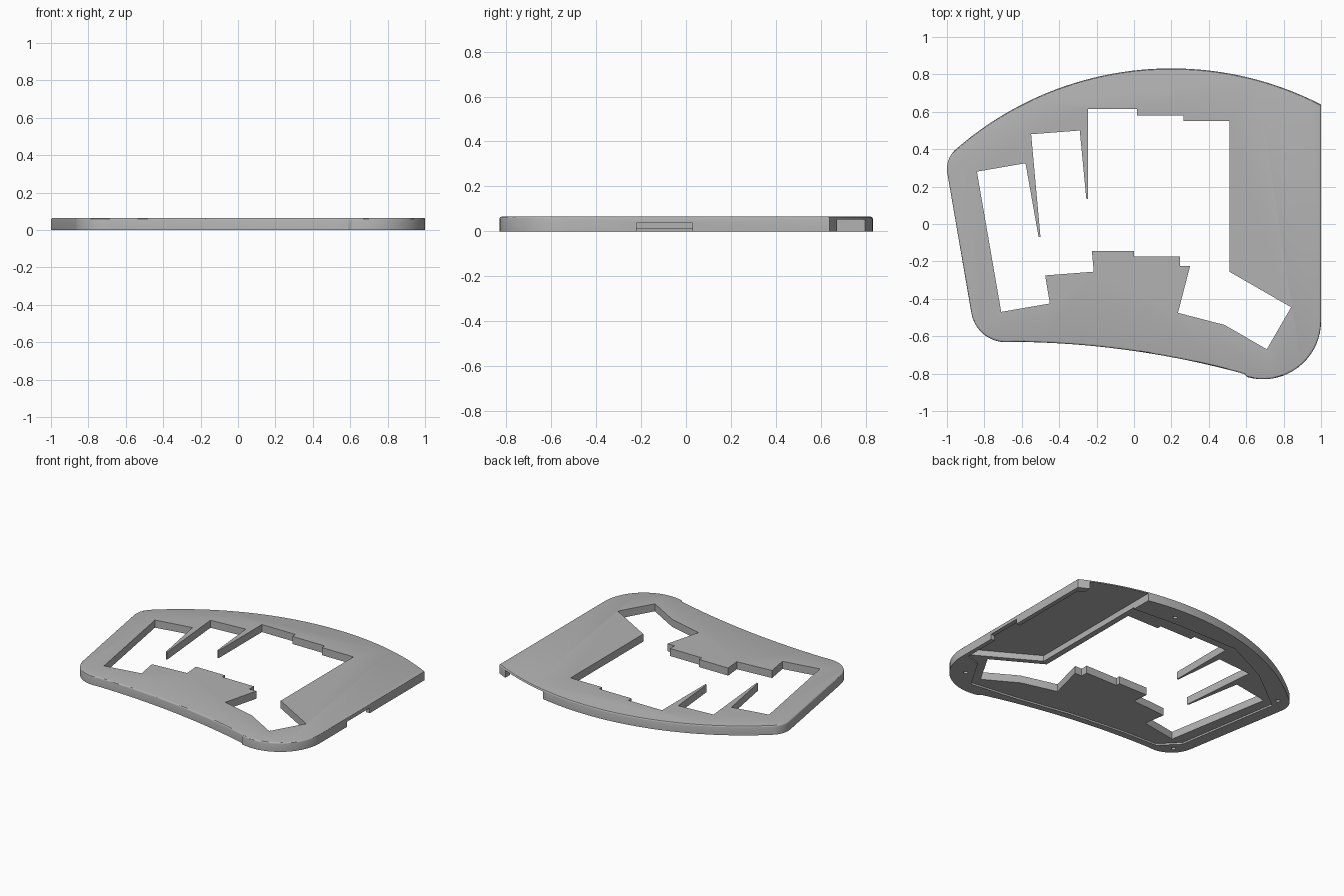
import bpy
import bmesh
from math import cos, sin, radians

HEIGHT = 0.065

default_cube = bpy.data.objects.get("Cube")
if default_cube:
    bpy.data.objects.remove(default_cube, do_unlink=True)

# Plain grey plastic
grey = bpy.data.materials.new("grey plastic")
grey.use_nodes = True
grey.diffuse_color = (0.45, 0.45, 0.45, 1)
grey.node_tree.nodes["Principled BSDF"].inputs["Base Color"].default_value = grey.diffuse_color


def arc(cx, cy, radius, start, end, steps):
    """Points along a circular arc, angles in degrees."""
    angles = [radians(start + (end - start) * i / steps) for i in range(steps + 1)]
    return [(cx + radius * cos(a), cy + radius * sin(a)) for a in angles]


def prism(name, outline, bottom, top, round_top=0):
    """Extrude a flat outline, optionally rounding its upper rim."""
    bm = bmesh.new()
    base = bm.faces.new([bm.verts.new((x, y, bottom)) for x, y in outline])
    extruded = bmesh.ops.extrude_face_region(bm, geom=[base])["geom"]
    upper = [item for item in extruded if isinstance(item, bmesh.types.BMVert)]
    bmesh.ops.translate(bm, verts=upper, vec=(0, 0, top - bottom))
    bmesh.ops.recalc_face_normals(bm, faces=bm.faces[:])
    if round_top:
        rim = [e for e in bm.edges if all(v.co.z > top - 0.001 for v in e.verts)]
        bmesh.ops.bevel(bm, geom=rim, offset=round_top, segments=3,
                        profile=0.5, affect='EDGES')
    mesh = bpy.data.meshes.new(name)
    bm.to_mesh(mesh)
    bm.free()
    mesh.materials.append(grey)
    obj = bpy.data.objects.new(name, mesh)
    bpy.context.collection.objects.link(obj)
    return obj


def carve(target, name, outline, bottom, top):
    """Cut an extruded outline out of the target and remove the cutter."""
    cutter = prism(name, outline, bottom, top)
    cutter.hide_render = True
    modifier = target.modifiers.new(name, 'BOOLEAN')
    modifier.operation = 'DIFFERENCE'
    modifier.solver = 'EXACT'
    modifier.object = cutter
    bpy.context.view_layer.objects.active = target
    bpy.ops.object.modifier_apply(modifier=modifier.name)
    bpy.data.objects.remove(cutter, do_unlink=True)


# Outer shell: rounded corners joined by a bowed back and a hollow front
outline = (
    arc(0.2, -0.92, 1.752, 62.8, 131, 40)
    + arc(-0.86, 0.295, 0.14, 135, 189.7, 8)
    + arc(-0.685, -0.445, 0.187, 189.7, 270, 12)
    + arc(-0.68, -5.41, 4.78, 89.5, 74.6, 24)
    + arc(0.69, -0.52, 0.31, 254.2, 360, 18)
)
case = prism("keyboard_case_top", outline, 0, HEIGHT, round_top=0.01)

# Stepped opening for the key columns and the thumb keys
key_opening = [
    (-0.84, 0.28), (-0.58, 0.325), (-0.51, -0.07), (-0.5, -0.07),
    (-0.55, 0.48), (-0.29, 0.5), (-0.255, 0.135), (-0.245, 0.135),
    (-0.245, 0.615), (0.015, 0.615), (0.015, 0.58), (0.265, 0.58),
    (0.265, 0.55), (0.51, 0.55), (0.51, -0.255), (0.84, -0.445),
    (0.71, -0.67), (0.485, -0.54), (0.235, -0.475), (0.3, -0.225),
    (0.245, -0.225), (0.245, -0.175), (0, -0.175), (0, -0.145),
    (-0.225, -0.145), (-0.215, -0.255), (-0.475, -0.275),
    (-0.45, -0.425), (-0.71, -0.47),
]
carve(case, "key_opening", key_opening, -0.1, 0.2)

# Shallow recess underneath, leaving a rim around the edge
recess = [
    (-0.91, 0.28), (-0.6, 0.52), (-0.27, 0.68), (0.2, 0.68), (0.5, 0.66),
    (0.97, 0.6), (0.97, -0.48), (0.86, -0.52), (0.73, -0.74), (0.4, -0.7),
    (0, -0.63), (-0.4, -0.59), (-0.67, -0.58), (-0.79, -0.46),
]
carve(case, "underside_recess", recess, -0.1, 0.012)

# Deep electronics bay, open through the back wall
bay = [
    (0.55, 1), (0.93, 1), (0.93, 0.62), (0.97, 0.6),
    (0.97, -0.48), (0.55, -0.237),
]
carve(case, "electronics_bay", bay, -0.12, 0.053)

# Cable notch in the right wall
notch = [(0.95, -0.22), (1.1, -0.22), (1.1, 0.03), (0.95, 0.03)]
carve(case, "cable_notch", notch, -0.14, 0.036)

# Screw holes in the rim
for x, y in [(0.28, 0.74), (0.85, -0.65), (-0.9, 0.35), (-0.78, -0.54)]:
    carve(case, "screw_hole", arc(x, y, 0.014, 0, 337.5, 15), -0.1, 0.045)

# Smooth the curved walls while keeping the edges crisp
bpy.ops.object.select_all(action='DESELECT')
case.select_set(True)
bpy.context.view_layer.objects.active = case
bpy.ops.object.shade_smooth_by_angle(angle=radians(30))
